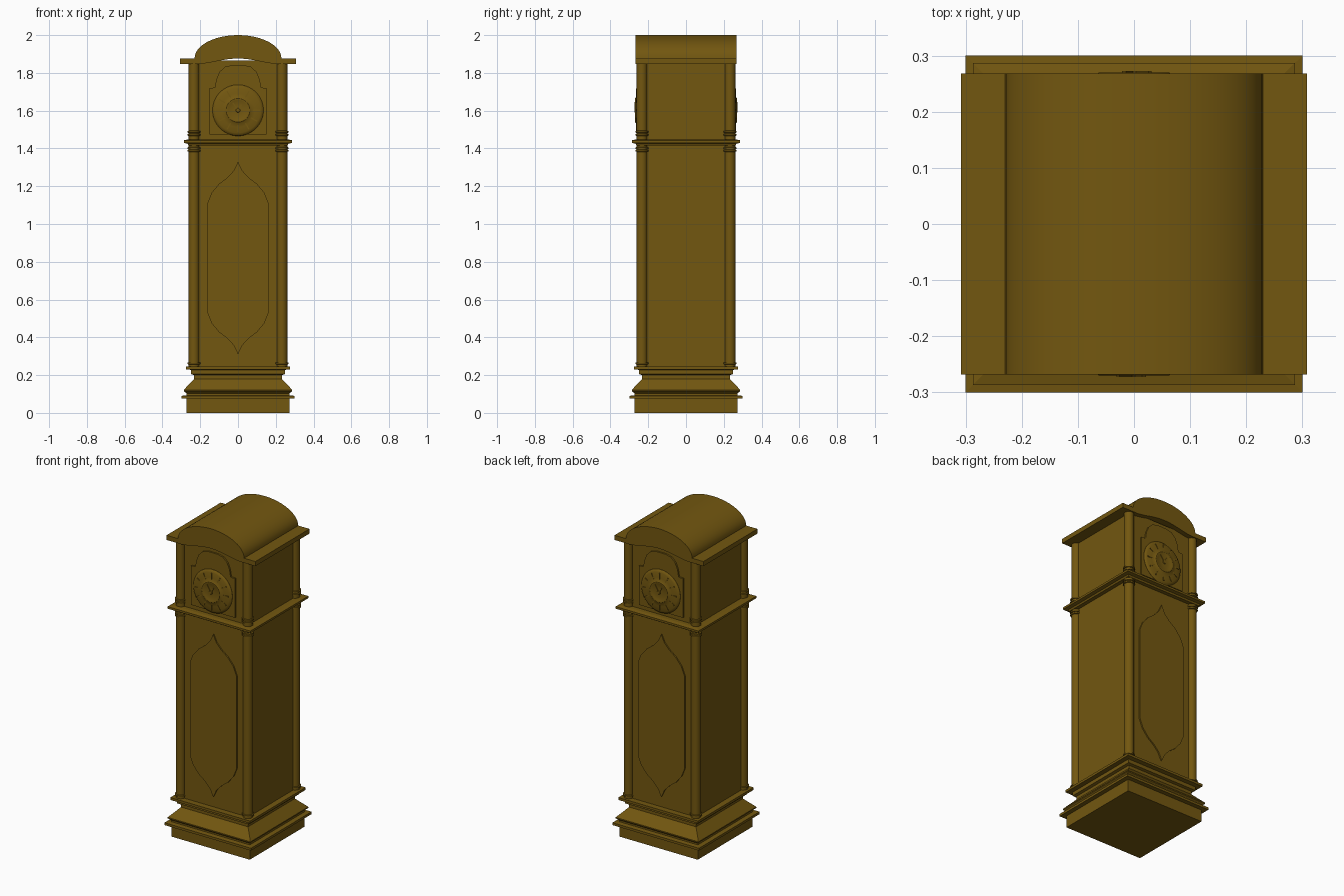
import bpy, bmesh, math
from mathutils import Matrix

cube = bpy.data.objects.get("Cube")
if cube:
    bpy.data.objects.remove(cube, do_unlink=True)

wood = bpy.data.materials.new("brown_wood")
wood.use_nodes = True
colour = (0.17, 0.095, 0.005, 1)
wood.diffuse_color = colour
wood.node_tree.nodes["Principled BSDF"].inputs["Base Color"].default_value = colour


def finish(name, bm, matrix=Matrix(), smooth=False):
    bmesh.ops.transform(bm, matrix=matrix, verts=bm.verts)
    bmesh.ops.recalc_face_normals(bm, faces=bm.faces)
    mesh = bpy.data.meshes.new(name)
    bm.to_mesh(mesh)
    bm.free()
    mesh.materials.append(wood)
    ob = bpy.data.objects.new(name, mesh)
    bpy.context.collection.objects.link(ob)
    if smooth:
        bpy.ops.object.select_all(action='DESELECT')
        ob.select_set(True)
        bpy.context.view_layer.objects.active = ob
        bpy.ops.object.shade_smooth_by_angle(angle=math.radians(35))
    return ob


def stack(name, profile, sides, matrix=Matrix()):
    """Loft (half width, z) rings; four sides make a square moulding."""
    bm = bmesh.new()
    rings = []
    for half, z in profile:
        r = half * math.sqrt(2) if sides == 4 else half
        rings.append([bm.verts.new((r * math.cos(a), r * math.sin(a), z))
                      for a in [(i + 0.5) * math.tau / sides for i in range(sides)]])
    for low, high in zip(rings, rings[1:]):
        for i in range(sides):
            j = (i + 1) % sides
            bm.faces.new((low[i], low[j], high[j], high[i]))
    bm.faces.new(rings[0])
    bm.faces.new(rings[-1])
    return finish(name, bm, matrix, sides > 4)


def prism(name, outline, y0, y1, matrix=Matrix(), smooth=False):
    """Extrude an (x, z) outline along y."""
    bm = bmesh.new()
    face = bm.faces.new([bm.verts.new((x, y0, z)) for x, z in outline])
    new = bmesh.ops.extrude_face_region(bm, geom=[face])["geom"]
    bmesh.ops.translate(bm, vec=(0, y1 - y0, 0),
                        verts=[v for v in new if isinstance(v, bmesh.types.BMVert)])
    return finish(name, bm, matrix, smooth)


def mirrored(half):
    """Close a half outline, listed bottom to top, across x = 0."""
    return half + [(-x, z) for x, z in reversed(half) if x > 0]


# Stepped plinth, body and middle ledge
stack("plinth", [(0.272, 0), (0.272, 0.075), (0.3, 0.075), (0.3, 0.09),
                 (0.272, 0.093), (0.272, 0.103), (0.287, 0.115), (0.287, 0.122),
                 (0.232, 0.18), (0.232, 0.2), (0.248, 0.205), (0.248, 0.228),
                 (0.276, 0.23), (0.276, 0.245)], 4)
stack("case_body", [(0.238, 0.24), (0.238, 1.865)], 4)
stack("middle_ledge", [(0.262, 1.415), (0.267, 1.425), (0.287, 1.43),
                       (0.287, 1.443), (0.265, 1.448)], 4)

# Corner columns with turned rings
column = [(0.028, 0.24)]
for z in (0.262, 1.388, 1.402, 1.472, 1.488):
    column += [(0.028, z - 0.006), (0.034, z - 0.004), (0.034, z + 0.004), (0.028, z + 0.006)]
column.append((0.028, 1.855))
for sx, side in ((-1, "right"), (1, "left")):
    for sy, end in ((-1, "front"), (1, "back")):
        stack(f"{end}_{side}_column", column, 24,
              Matrix.Translation((sx * 0.233, sy * 0.233, 0)))

# Arched roof with flat eaves
steps = 24
under = [(-0.2 + 0.4 * i / steps, 1.848 + 0.028 * math.sin(math.pi * i / steps) ** 1.5)
         for i in range(steps + 1)]
crown = [(0.23 * math.cos(a), 1.877 + 0.123 * math.sin(a))
         for a in [math.pi * i / steps for i in range(steps + 1)]]
prism("arched_roof", [(-0.308, 1.848)] + under + [(0.308, 1.848), (0.308, 1.877)]
      + crown + [(-0.308, 1.877)], -0.268, 0.268, smooth=True)

# Decorated faces, the same on the front and the back
ogee = [(0.022, 1.283), (0.055, 1.247), (0.1, 1.213), (0.14, 1.165), (0.162, 1.11)]
door = mirrored([(0, 0.31)] + [(x, 1.64 - z) for x, z in ogee]
                + ogee[::-1] + [(0, 1.33)])
surround = mirrored([(0.152, 1.475), (0.152, 1.72), (0.122, 1.722), (0.115, 1.765),
                     (0.098, 1.805), (0.07, 1.832), (0.03, 1.841)])
dial = [(0.136, 0), (0.135, 0.012), (0.128, 0.019), (0.12, 0.022), (0.09, 0.026),
        (0.068, 0.029), (0.063, 0.033), (0.054, 0.033), (0.05, 0.031), (0.012, 0.032),
        (0.01, 0.036)]
for end, angle in (("front", 0), ("back", math.pi)):
    turn = Matrix.Rotation(angle, 4, 'Z')
    prism(f"{end}_door_panel", door, -0.23, -0.246, turn)
    prism(f"{end}_dial_surround", surround, -0.23, -0.248, turn)
    place = turn @ Matrix.Translation((0, -0.237, 1.602)) @ Matrix.Rotation(math.pi / 2, 4, 'X')
    stack(f"{end}_dial", dial, 48, place)

    # Raised hour marks and hands
    marks = bmesh.new()
    bars = [(i * 30, 0.097, 0.038, 0.006, 0.025) for i in range(12)]
    bars += [(125, 0.025, 0.05, 0.006, 0.033), (60, 0.018, 0.036, 0.008, 0.033)]
    for degrees, reach, length, width, height in bars:
        bmesh.ops.create_cube(marks, size=1, matrix=(
            Matrix.Rotation(math.radians(degrees), 4, 'Z')
            @ Matrix.Translation((reach, 0, height))
            @ Matrix.Diagonal((length, width, 0.005, 1))))
    finish(f"{end}_hour_marks_and_hands", marks, place)
